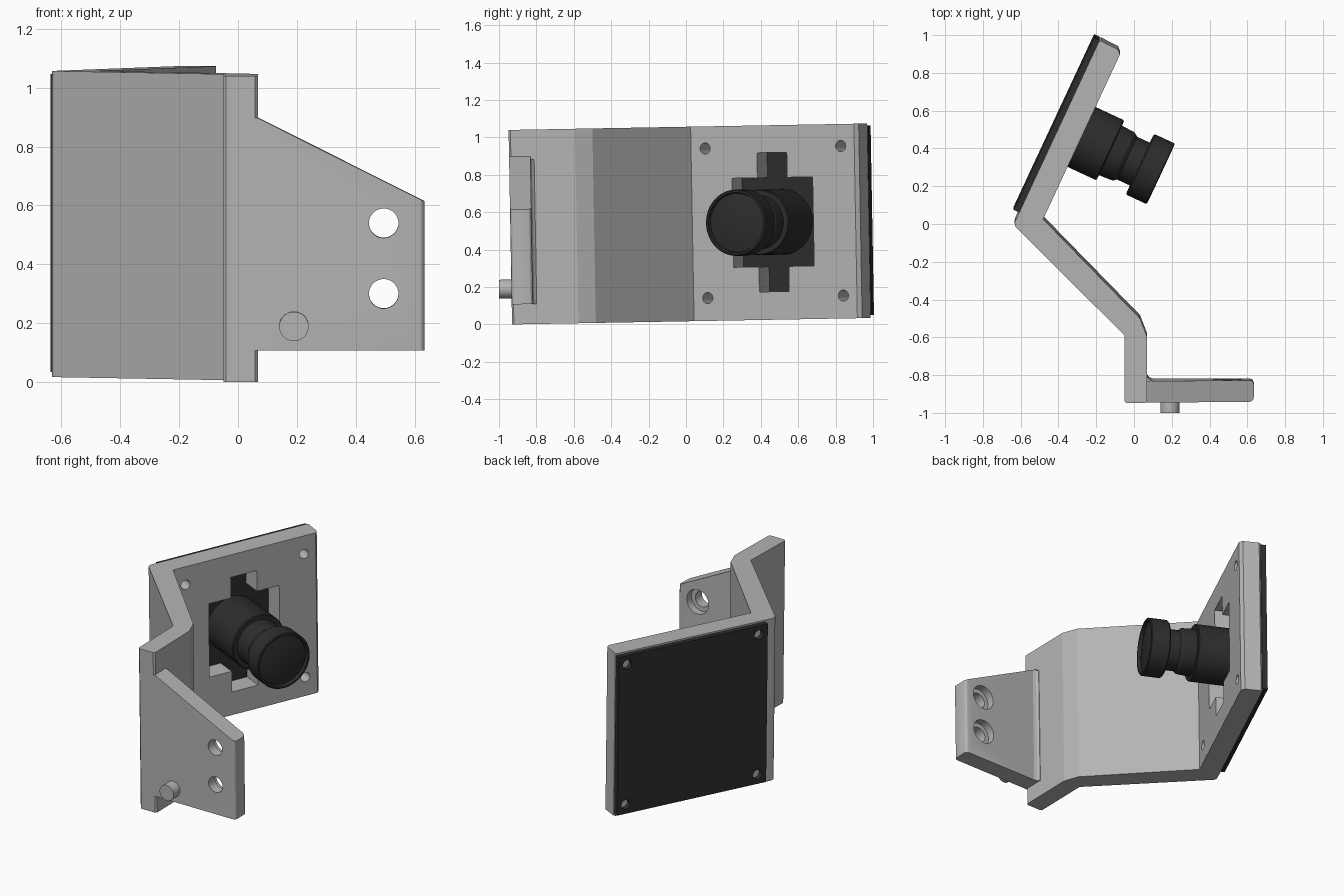
import bpy, bmesh, math
from mathutils import Matrix, Vector

if "Cube" in bpy.data.objects:
    bpy.data.objects.remove(bpy.data.objects["Cube"])

TILT = (Matrix.Translation((0, -.93, 0)) @ Matrix.Rotation(math.asin(.018), 4, 'X')
        @ Matrix.Translation((0, .93, 0)))


def frame(origin, angle):
    """Upright working plane: x along the wall, y up, z out of the wall."""
    c, s = math.cos(angle), math.sin(angle)
    return Matrix(((c, 0, s, origin[0]), (s, 0, -c, origin[1]),
                   (0, 1, 0, origin[2]), (0, 0, 0, 1)))


PLATE = frame((-.28, .475, .522), math.radians(65))   # sensor plate, centre of inner face
ARM = frame((0, 0, 0), 0)                             # mounting arm, z = -y
FLAT = Matrix.Identity(4)


def material(name, value):
    m = bpy.data.materials.new(name)
    m.diffuse_color = (value, value, value, 1)
    m.use_nodes = True
    m.node_tree.nodes["Principled BSDF"].inputs["Base Color"].default_value = m.diffuse_color
    return m


grey = material("grey_metal", .46)
dark = material("dark_plastic", .026)


def finish(bm, name, mat, mtl):
    bmesh.ops.recalc_face_normals(bm, faces=bm.faces)
    bm.transform(TILT @ mat)
    me = bpy.data.meshes.new(name)
    bm.to_mesh(me)
    bm.free()
    ob = bpy.data.objects.new(name, me)
    bpy.context.collection.objects.link(ob)
    me.materials.append(mtl)
    return ob


def prism(name, pts, z0, z1, mat, mtl=grey, bevel=0):
    bm = bmesh.new()
    f = bm.faces.new([bm.verts.new((x, y, z0)) for x, y in pts])
    top = bmesh.ops.extrude_face_region(bm, geom=[f])["geom"]
    # keep the starting face so the prism is closed
    bmesh.ops.translate(bm, vec=(0, 0, z1 - z0),
                        verts=[v for v in top if isinstance(v, bmesh.types.BMVert)])
    if bevel:  # round the long edges at the free end
        end = max(p[0] for p in pts)
        edges = [e for e in bm.edges if all(abs(v.co.x - end) < 1e-5 for v in e.verts)
                 and abs(e.verts[0].co.z - e.verts[1].co.z) < 1e-5]
        bmesh.ops.bevel(bm, geom=edges, offset=bevel, segments=3, profile=.5, affect='EDGES')
    return finish(bm, name, mat, mtl)


def lathe(name, profile, mat, at=(0, 0), mtl=grey, n=48):
    bm = bmesh.new()
    rings = [[bm.verts.new((at[0] + r * math.cos(2 * math.pi * i / n),
                            at[1] + r * math.sin(2 * math.pi * i / n), t)) for i in range(n)]
             for r, t in profile]
    for a, b in zip(rings, rings[1:]):
        for i in range(n):
            j = (i + 1) % n
            bm.faces.new((a[i], a[j], b[j], b[i]))
    bm.faces.new(rings[0])
    bm.faces.new(rings[-1])
    return finish(bm, name, mat, mtl)


def combine(ob, other, op):
    m = ob.modifiers.new("bool", 'BOOLEAN')
    m.object, m.operation, m.solver = other, op, 'EXACT'
    bpy.context.view_layer.objects.active = ob
    bpy.ops.object.modifier_apply(modifier=m.name)
    bpy.data.objects.remove(other)


def on_plate(s, t):
    v = PLATE @ Vector((s, 0, t))
    return v.x, v.y


# folded bracket wall
wall = [on_plate(-.476, 0), on_plate(.487, 0), on_plate(.506, -.02), on_plate(.51, -.12),
        on_plate(.503, -.13), on_plate(-.54, -.13), (-.632, .022), (-.627, .003),
        (-.05, -.571), (-.05, -.92), (-.04, -.93), (.058, -.93), (.068, -.92),
        (.068, -.575), (.032, -.482)]
bracket = prism("bracket", wall, 0, 1.04, FLAT)

# mounting arm with small fillet in the inner corner
arm = [(.02, .107), (.634, .107), (.634, .613), (.068, .897), (.02, .897)]
combine(bracket, prism("arm", arm, .816, .93, ARM, bevel=.022), 'UNION')
combine(bracket, prism("fillet", [(.05, -.83), (.1, -.83), (.1, -.816), (.081, -.809),
                                  (.071, -.796), (.05, -.796)], .107, .88, FLAT), 'UNION')

# counterbored bolt holes in the arm
for z in (.3, .54):
    combine(bracket, lathe("bolt_cut", [(.078, .75), (.078, .865), (.05, .865), (.05, 1)],
                           ARM, (.495, z)), 'DIFFERENCE')

# stepped window behind the lens
cross = [(.238, .238), (.088, .238), (.088, .372), (-.088, .372), (-.088, .238), (-.238, .238)]
cross += [(-x, -y) for x, y in cross]
combine(bracket, prism("window_cut", cross, -.2, .05, PLATE), 'DIFFERENCE')

# screw holes through the plate
corners = [(x, y) for x in (-1, 1) for y in (-1, 1)]
for x, y in corners:
    combine(bracket, lathe("screw_cut", [(.03, -.2), (.03, .05)], PLATE,
                           (x * .4 + .007, y * .4), n=32), 'DIFFERENCE')

# sensor board on the outer face, with its own corner holes
board = prism("sensor_board", [(.51, .507), (.51, -.507), (-.497, -.507), (-.497, .507)],
              -.162, -.129, PLATE, dark)
for x, y in corners:
    combine(board, lathe("board_cut", [(.03, -.3), (.03, .05)], PLATE,
                         (x * .445 + .007, y * .448), mtl=dark, n=32), 'DIFFERENCE')

# lens barrel, neck and focus ring
lens = lathe("lens", [(.175, -.13), (.175, .166), (.17, .172), (.145, .172), (.14, .25),
                      (.125, .27), (.125, .345), (.17, .345), (.177, .352), (.177, .462),
                      (.172, .467), (.162, .467), (.157, .447), (.11, .457), (.06, .462),
                      (.01, .464)], PLATE, (-.003, 0), dark, 64)

# locating pin
pin = lathe("locating_pin", [(.05, .9), (.05, .996)], ARM, (.19, .19))

for ob in (bracket, board, lens, pin):
    bpy.ops.object.select_all(action='DESELECT')
    ob.select_set(True)
    bpy.context.view_layer.objects.active = ob
    bpy.ops.object.shade_smooth_by_angle(angle=math.radians(18))
